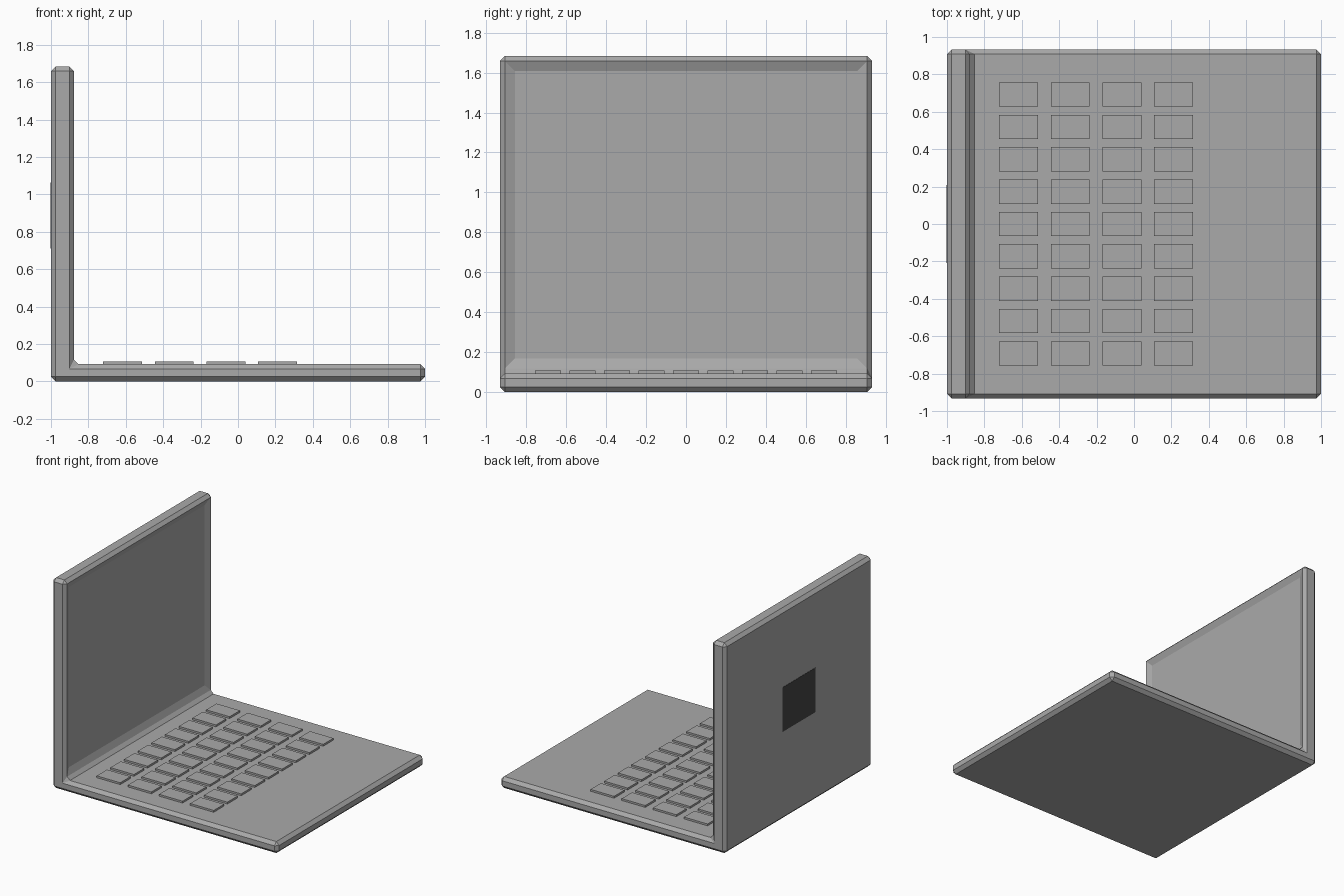
import bpy, bmesh
from mathutils import Vector

cube = bpy.data.objects.get("Cube")
if cube:
    bpy.data.objects.remove(cube, do_unlink=True)


def make_material(name, value):
    mat = bpy.data.materials.new(name)
    mat.use_nodes = True
    colour = (value, value, value, 1)
    mat.diffuse_color = colour
    mat.node_tree.nodes["Principled BSDF"].inputs["Base Color"].default_value = colour
    return mat


def make_object(name, bm, mat):
    bmesh.ops.recalc_face_normals(bm, faces=bm.faces)
    mesh = bpy.data.meshes.new(name)
    bm.to_mesh(mesh)
    bm.free()
    mesh.materials.append(mat)
    obj = bpy.data.objects.new(name, mesh)
    bpy.context.collection.objects.link(obj)
    return obj


def make_box(name, centre, size, mat):
    bm = bmesh.new()
    bmesh.ops.create_cube(bm, size=1)
    bmesh.ops.scale(bm, vec=size, verts=bm.verts)
    obj = make_object(name, bm, mat)
    obj.location = centre
    return obj


grey = make_material("grey", 0.4)
dark = make_material("dark grey", 0.06)

HALF_DEPTH = 0.933
DECK = 0.092       # top of the keyboard deck
LID = -0.877       # inner face of the lid
HEIGHT = 1.684

# L-shaped body: base and upright lid in one chamfered shell
bm = bmesh.new()
profile = [(-1, 0), (1, 0), (1, DECK), (LID, DECK), (LID, HEIGHT), (-1, HEIGHT)]
side = bm.faces.new([bm.verts.new((x, -HALF_DEPTH, z)) for x, z in profile])
extruded = bmesh.ops.extrude_face_region(bm, geom=[side])["geom"]
moved = [v for v in extruded if isinstance(v, bmesh.types.BMVert)]
bmesh.ops.translate(bm, vec=(0, 2 * HALF_DEPTH, 0), verts=moved)
bmesh.ops.recalc_face_normals(bm, faces=bm.faces)
bmesh.ops.bevel(bm, geom=bm.edges[:], offset=0.025, segments=1, affect='EDGES')

# Recessed screen in the lid's inner face
bm.normal_update()
screen = max((f for f in bm.faces if f.normal.x > 0.99 and f.calc_center_median().x < 0),
             key=lambda f: f.calc_area())
bmesh.ops.inset_region(bm, faces=[screen], thickness=0.05, use_even_offset=True)
bmesh.ops.translate(bm, vec=Vector((-0.02, 0, 0)), verts=screen.verts)
make_object("laptop_body", bm, grey)

# Keys: four columns of nine
for col in range(4):
    for row in range(9):
        make_box(f"key_{col + 1}_{row + 1}",
                 (-0.617 + col * 0.276, (row - 4) * 0.173, DECK + 0.005),
                 (0.208, 0.13, 0.02), grey)

# Plain plate on the back of the lid
make_box("lid_back_plate", (-1, 0, 0.887), (0.004, 0.417, 0.355), dark)
